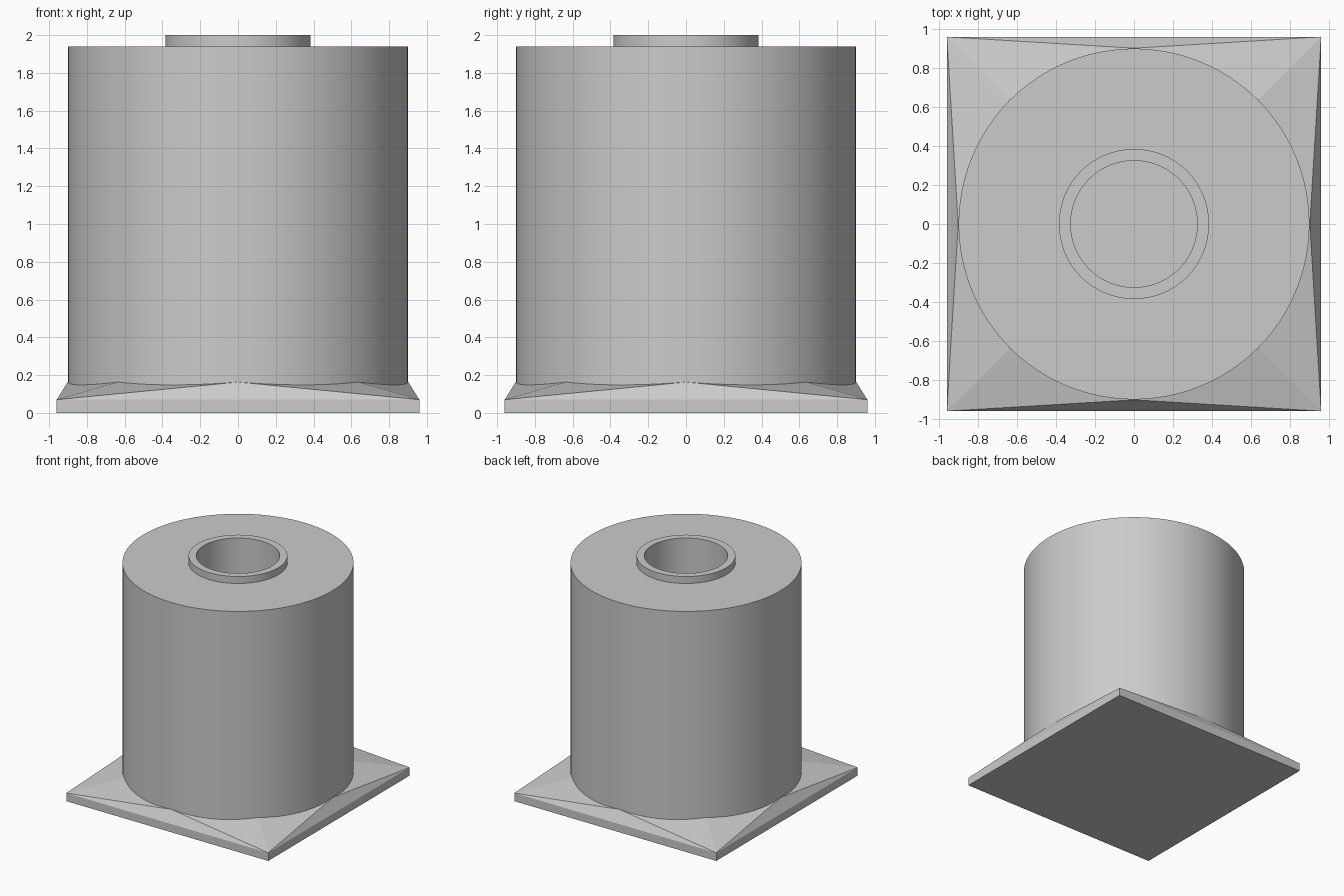
import bpy, bmesh, math

cube = bpy.data.objects.get("Cube")
if cube:
    bpy.data.objects.remove(cube, do_unlink=True)

# Single grey metal finish
GREY = (0.6, 0.6, 0.6, 1.0)
metal = bpy.data.materials.new("grey_metal")
metal.use_nodes = True
metal.diffuse_color = GREY
metal.node_tree.nodes["Principled BSDF"].inputs["Base Color"].default_value = GREY


def add_object(name, bm, smooth=False):
    bmesh.ops.recalc_face_normals(bm, faces=bm.faces[:])
    mesh = bpy.data.meshes.new(name)
    bm.to_mesh(mesh)
    bm.free()
    mesh.materials.append(metal)
    obj = bpy.data.objects.new(name, mesh)
    bpy.context.collection.objects.link(obj)
    if smooth:
        bpy.ops.object.select_all(action="DESELECT")
        obj.select_set(True)
        bpy.context.view_layer.objects.active = obj
        bpy.ops.object.shade_smooth_by_angle(angle=math.radians(30))
    return obj


def lathe(name, profile, steps=96):
    bm = bmesh.new()
    verts = [bm.verts.new((r, 0, z)) for r, z in profile]
    edges = [bm.edges.new(pair) for pair in zip(verts, verts[1:])]
    bmesh.ops.spin(bm, geom=verts + edges, cent=(0, 0, 0), axis=(0, 0, 1),
                   angle=math.tau, steps=steps)
    bmesh.ops.remove_doubles(bm, verts=bm.verts[:], dist=0.0001)
    return add_object(name, bm, smooth=True)


# Drum with a raised collar around a deep bore
BODY_R, COLLAR_R, BORE_R = 0.9, 0.385, 0.325
BODY_TOP, COLLAR_TOP, FLOOR = 1.94, 2.0, 0.07
lathe("drum_with_bore", [
    (0, 0.03), (BODY_R, 0.03), (BODY_R, BODY_TOP), (COLLAR_R, BODY_TOP),
    (COLLAR_R, COLLAR_TOP), (BORE_R, COLLAR_TOP), (BORE_R, FLOOR), (0, FLOOR)])

# Square base plate rising as flat facets to an octagon around the drum
HALF, PLATE_TOP, FLARE_TOP = 0.96, 0.07, 0.163
bm = bmesh.new()
signs = [(1, 1), (-1, 1), (-1, -1), (1, -1)]
bottom = [bm.verts.new((HALF * x, HALF * y, 0)) for x, y in signs]
rim = [bm.verts.new((HALF * x, HALF * y, PLATE_TOP)) for x, y in signs]
octagon = [bm.verts.new((0.902 * math.cos(k * math.pi / 4),
                         0.902 * math.sin(k * math.pi / 4), FLARE_TOP))
           for k in range(8)]
bm.faces.new(bottom)
for i in range(4):
    j = (i + 1) % 4
    side, diagonal, next_side = (octagon[(2 * i + n) % 8] for n in range(3))
    bm.faces.new((bottom[i], bottom[j], rim[j], rim[i]))
    bm.faces.new((rim[i], diagonal, side))
    bm.faces.new((rim[i], next_side, diagonal))
    bm.faces.new((rim[i], rim[j], next_side))
add_object("flared_square_base", bm)
